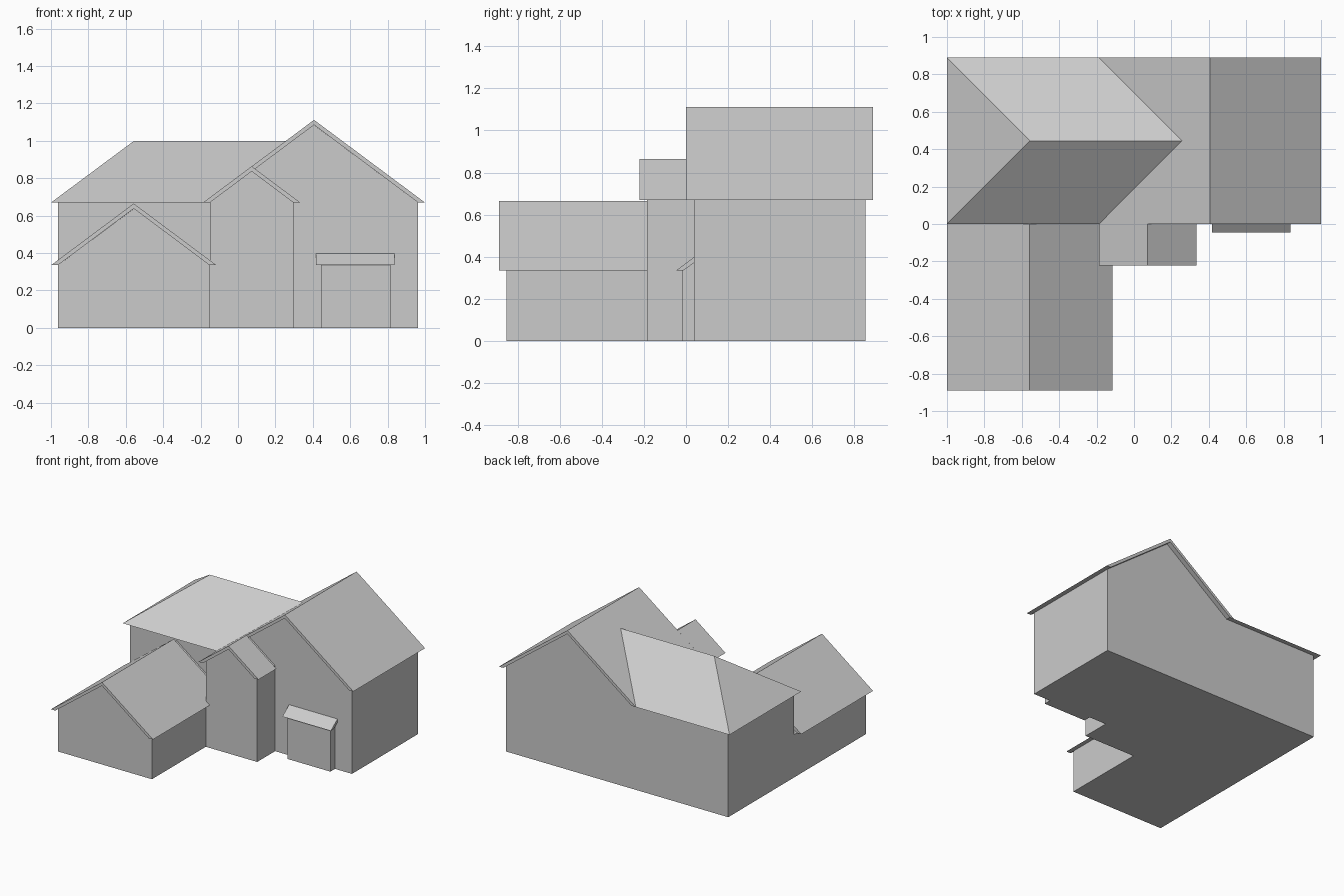
import bpy
from mathutils import Vector

if "Cube" in bpy.data.objects:
    bpy.data.objects.remove(bpy.data.objects["Cube"])


def make_object(name, verts, faces):
    mesh = bpy.data.meshes.new(name)
    mesh.from_pydata(verts, [], faces)
    mesh.validate()
    obj = bpy.data.objects.new(name, mesh)
    bpy.context.collection.objects.link(obj)
    return obj


def prism(name, profile, start, end, axis="y"):
    """Extrude a counter-clockwise profile: (x, z) along y, or (y, z) along x."""
    n = len(profile)
    if axis == "y":
        verts = [(a, t, z) for t in (start, end) for a, z in profile]
    else:
        verts = [(t, a, z) for t in (end, start) for a, z in profile]
    faces = [list(range(n)), list(range(2 * n - 1, n - 1, -1))]
    faces += [[i, i + n, (i + 1) % n + n, (i + 1) % n] for i in range(n)]
    if axis == "x":
        return make_object(name, verts, faces)
    return make_object(name, verts, faces)


def gable_roof(name, left, right, eave, ridge, front, back):
    """Thin roof shell with level-cut eaves and an overhang past the walls."""
    mid = (left + right) / 2
    profile = [(left, eave), (left + OVERHANG, eave), (mid, ridge - THICK),
               (right - OVERHANG, eave), (right, eave), (mid, ridge)]
    return prism(name, profile, front, back)


def gable_walls(name, left, right, eave, peak, front, back):
    mid = (left + right) / 2
    profile = [(left, 0), (right, 0), (right, eave), (mid, peak), (left, eave)]
    return prism(name, profile, front, back)


OVERHANG = 0.037
THICK = 0.027
EAVE = 0.67
LOW_EAVE = 0.335

# Main block, including its gable end
prism("main_walls", [(-0.963, 0), (0.963, 0), (0.963, EAVE), (0.406, 1.085),
                     (-0.15, EAVE), (-0.963, EAVE)], 0.037, 0.852)
gable_roof("main_gable_roof", -0.187, 1.0, EAVE, 1.112, 0, 0.889)

# Hipped roof on the left, meeting the main gable in two valleys
make_object("hip_roof",
            [(-1, 0, EAVE), (-0.187, 0, EAVE), (-0.187, 0.889, EAVE),
             (-1, 0.889, EAVE), (-0.556, 0.4445, 1.0), (0.257, 0.4445, 1.0)],
            [(0, 1, 5, 4), (2, 3, 4, 5), (3, 0, 4), (3, 2, 1, 0), (1, 2, 5)])

# Low front wing
gable_walls("wing_walls", -0.963, -0.15, LOW_EAVE, 0.638, -0.852, 0.037)
gable_roof("wing_roof", -1.0, -0.115, LOW_EAVE, 0.665, -0.889, 0)

# Tall entrance bay
gable_walls("entrance_walls", -0.15, 0.296, EAVE, 0.837, -0.185, 0.037)
gable_roof("entrance_roof", -0.187, 0.333, EAVE, 0.864, -0.222, 0)

# Small projecting window bay with a lean-to roof
prism("bay_walls", [(-0.02, 0), (0.037, 0), (0.037, 0.37), (-0.02, LOW_EAVE)],
      0.444, 0.815, "x")
prism("bay_roof", [(-0.046, LOW_EAVE), (-0.012, LOW_EAVE), (0.037, 0.37),
                   (0.037, 0.397)], 0.417, 0.837, "x")
